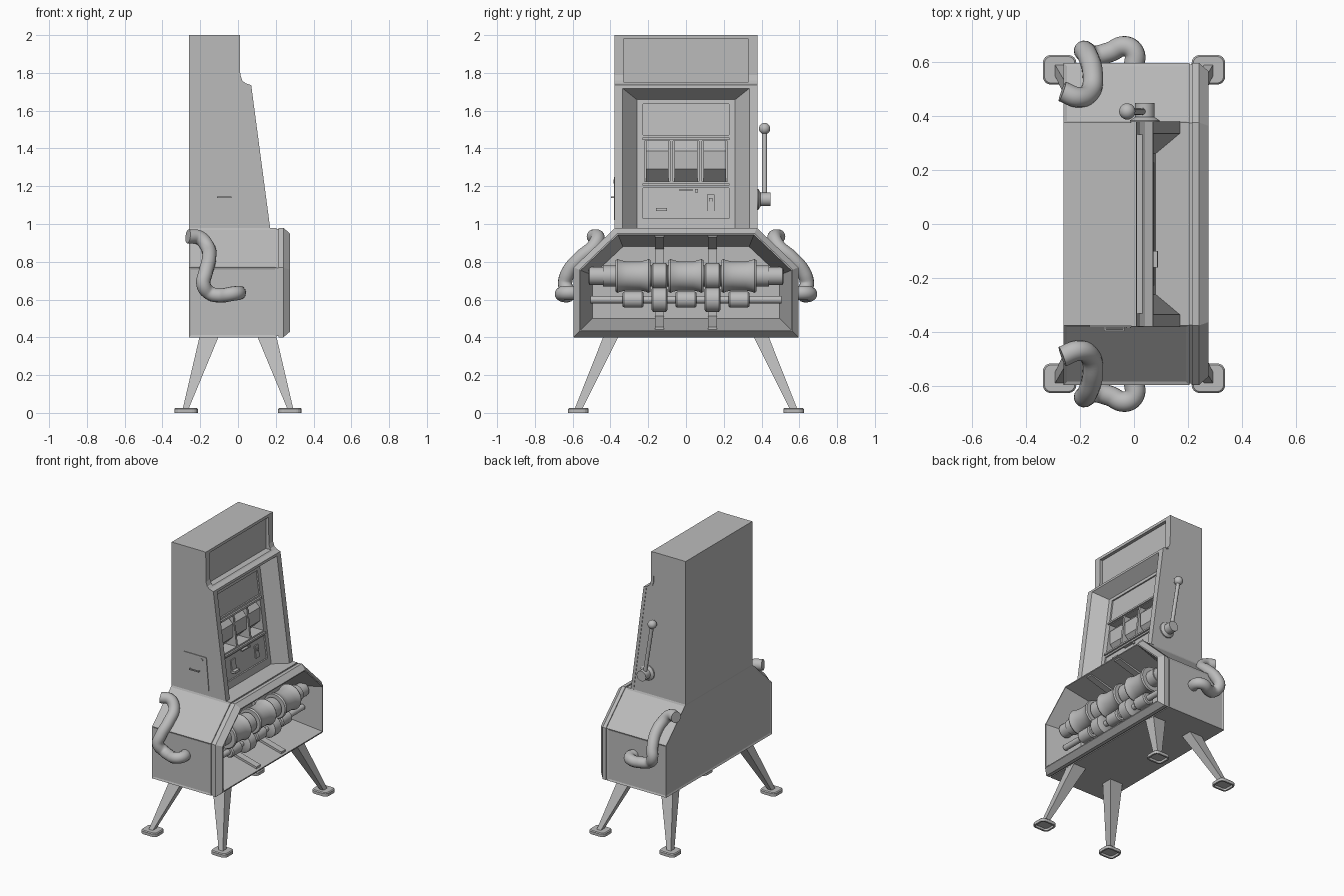
import bpy, bmesh, math
from mathutils import Vector

cube = bpy.data.objects.get("Cube")
if cube:
    bpy.data.objects.remove(cube, do_unlink=True)

GREY = (0.5, 0.5, 0.5, 1)
mat = bpy.data.materials.new("plain grey")
mat.use_nodes = True
mat.diffuse_color = GREY
mat.node_tree.nodes["Principled BSDF"].inputs["Base Color"].default_value = GREY


def finish(ob, smooth=False):
    ob.data.materials.clear()
    ob.data.materials.append(mat)
    if smooth:
        bpy.ops.object.select_all(action="DESELECT")
        ob.select_set(True)
        bpy.context.view_layer.objects.active = ob
        bpy.ops.object.shade_smooth_by_angle(angle=math.radians(35))
    return ob


def loft(name, rings, smooth=False, edit=None):
    """Skin a row of equal-length rings and cap both ends."""
    bm = bmesh.new()
    rows = [[bm.verts.new(p) for p in r] for r in rings]
    n = len(rows[0])
    for a, b in zip(rows, rows[1:]):
        for i in range(n):
            j = (i + 1) % n
            bm.faces.new((a[i], a[j], b[j], b[i]))
    bm.faces.new(rows[0])
    bm.faces.new(rows[-1])
    bmesh.ops.recalc_face_normals(bm, faces=bm.faces)
    if edit:
        edit(bm)
    me = bpy.data.meshes.new(name)
    bm.to_mesh(me)
    bm.free()
    ob = bpy.data.objects.new(name, me)
    bpy.context.collection.objects.link(ob)
    return finish(ob, smooth)


def prism(name, pts, y0, y1):
    return loft(name, [[(x, y, z) for x, z in pts] for y in (y0, y1)])


def box(name, x0, x1, y0, y1, z0, z1):
    return prism(name, [(x0, z0), (x1, z0), (x1, z1), (x0, z1)], y0, y1)


def lathe(name, prof, cx, cz, cy=0, n=32, smooth=True):
    """Turn (y, radius) pairs about an axis along y."""
    rings = []
    for y, r in prof:
        angles = [2 * math.pi * (i + 0.5) / n for i in range(n)]
        rings.append([(cx + r * math.cos(a), cy + y, cz + r * math.sin(a)) for a in angles])
    return loft(name, rings, smooth)


def tube(name, pts, r):
    cu = bpy.data.curves.new(name, "CURVE")
    cu.dimensions = "3D"
    cu.bevel_depth, cu.bevel_resolution = r, 5
    cu.resolution_u, cu.use_fill_caps = 6, True
    sp = cu.splines.new("BEZIER")
    sp.bezier_points.add(len(pts) - 1)
    for bp, p in zip(sp.bezier_points, pts):
        bp.co = p
        bp.handle_left_type = bp.handle_right_type = "AUTO"
    ob = bpy.data.objects.new(name, cu)
    bpy.context.collection.objects.link(ob)
    bpy.ops.object.select_all(action="DESELECT")
    ob.select_set(True)
    bpy.context.view_layer.objects.active = ob
    bpy.ops.object.convert(target="MESH")
    return finish(bpy.context.view_layer.objects.active, True)


def cut(ob, cutter):
    mod = ob.modifiers.new("cut", "BOOLEAN")
    mod.operation, mod.solver, mod.object = "DIFFERENCE", "EXACT", cutter
    bpy.ops.object.select_all(action="DESELECT")
    ob.select_set(True)
    bpy.context.view_layer.objects.active = ob
    bpy.ops.object.modifier_apply(modifier=mod.name)
    bpy.data.objects.remove(cutter, do_unlink=True)


# Lower cabinet: six-sided shell with bevelled rim and tapered front cavity
def section(x, d):
    k = 0.41 * d
    half = [(0.595 - d, 0.4 + d), (0.595 - d, 0.77 - k), (0.375 - k, 0.98 - d)]
    return [(x, y, z) for y, z in half] + [(x, -y, z) for y, z in reversed(half)]


def inset_panels(bm):
    bm.normal_update()
    faces = [f for f in bm.faces if f.normal.x < -0.9 and f.calc_center_median().x < -0.2
             or abs(f.normal.y) > 0.5 and f.calc_area() > 0.1 and f.calc_center_median().x < 0]
    bmesh.ops.inset_individual(bm, faces=faces, thickness=0.012, depth=-0.005,
                               use_even_offset=True)


loft("lower_cabinet", [section(x, d) for x, d in (
    (-0.26, 0), (0.205, 0), (0.205, 0.006), (0.215, 0.006), (0.215, 0),
    (0.24, 0), (0.275, 0.03), (0.275, 0.037), (0.03, 0.1))], edit=inset_panels)

# Upper cabinet with stepped, sloping front
front = [(0.17, 0.98), (0.07, 1.735), (0.04, 1.745), (0.022, 1.76), (0.012, 1.79), (0.01, 2)]
upper = prism("upper_cabinet", [(-0.26, 0.98)] + front + [(-0.26, 2)], -0.375, 0.375)
band = front + [(x - 0.022, z) for x, z in reversed(front)]
for s, side in ((1, "left"), (-1, "right")):
    prism(side + "_edge_trim", band, s * 0.374, s * 0.378)


def slope(z):
    return 0.17 - 0.1 * (z - 0.98) / 0.755


def slanted(name, y0, y1, z0, z1, d0, d1, flare=0.0):
    """Block following the sloping front, from depth d0 to depth d1."""
    rings = []
    for d, e in ((d0, flare), (d1, 0)):
        rings.append([(slope(z) - d, y, z) for y, z in (
            (y0 - e, z0), (y1 + e, z0), (y1 + e, z1 + 0.8 * e), (y0 - e, z1 + 0.8 * e))])
    return loft(name, rings)


PANEL = 0.09
cut(upper, box("sign_cutter", -0.012, 0.2, -0.33, 0.33, 1.752, 1.98))
cut(upper, slanted("recess_cutter", -0.26, 0.26, 0.9, 1.658, -0.02, PANEL, 0.092))
for z0, z1 in ((1.47, 1.635), (1.03, 1.19)):
    cut(upper, slanted("display_cutter", -0.228, 0.228, z0, z1, PANEL - 0.03, PANEL + 0.01))
for y in (-0.152, 0, 0.152):
    cut(upper, slanted("window_cutter", y - 0.068, y + 0.068, 1.225, 1.44,
                       PANEL - 0.03, PANEL + 0.1))
    lathe("reel", [(-0.06, 0.125), (0.06, 0.125)], -0.092, 1.338, y, 8, False)
finish(upper)
slanted("reel_top_ledge", -0.23, 0.23, 1.445, 1.458, PANEL - 0.012, PANEL + 0.01)
slanted("reel_bottom_ledge", -0.23, 0.23, 1.203, 1.215, PANEL - 0.012, PANEL + 0.01)

# Fittings on the lower front panel
slanted("coin_tray", -0.16, -0.1, 1.07, 1.085, PANEL - 0.02, PANEL + 0.02)
slanted("coin_plate", -0.155, -0.105, 1.085, 1.155, PANEL + 0.003, PANEL + 0.02)
slanted("slot_plate", 0.112, 0.15, 1.07, 1.155, PANEL + 0.002, PANEL + 0.02)
slanted("slot_button", 0.123, 0.139, 1.12, 1.137, PANEL - 0.006, PANEL + 0.02)
slanted("panel_handle", -0.035, 0.035, 1.176, 1.184, PANEL - 0.01, PANEL + 0.02)
slanted("panel_lock", 0.047, 0.063, 1.168, 1.184, PANEL, PANEL + 0.02)

# Service door on the right side
prism("service_door", [(-0.165, 1.02), (0.035, 1.02), (0.015, 1.25), (-0.165, 1.25)],
      -0.38, -0.37)
box("door_handle", -0.11, -0.035, -0.396, -0.39, 1.138, 1.146)
for x in (-0.11, -0.041):
    box("handle_post", x, x + 0.006, -0.392, -0.375, 1.138, 1.146)
lathe("door_lock", [(-0.385, 0.01), (-0.375, 0.01)], -0.02, 1.225, n=16)

# Pull lever on the left side
lathe("lever_hub", [(0.37, 0.055), (0.383, 0.055), (0.395, 0.036), (0.447, 0.036)], 0.04, 1.13)
tube("lever_rod", [(0.035, 0.416, 1.13), (-0.025, 0.416, 1.5)], 0.013)
bpy.ops.mesh.primitive_uv_sphere_add(segments=24, ring_count=14, radius=0.03,
                                     location=(-0.025, 0.416, 1.505))
bpy.context.object.name = "lever_knob"
finish(bpy.context.object, True)

# Roller train inside the cavity
RX, RZ, LZ = 0.155, 0.725, 0.6
lathe("main_shaft", [(-0.515, 0.04), (-0.51, 0.048), (-0.44, 0.048), (-0.44, 0.055),
                     (0.44, 0.055), (0.44, 0.048), (0.51, 0.048), (0.515, 0.04)], RX, RZ)
lathe("lower_rod", [(-0.505, 0.02), (0.505, 0.02)], RX, LZ, n=20)
rim = [(-0.092, 0.05), (-0.092, 0.084), (-0.082, 0.09), (-0.065, 0.083), (-0.035, 0.077)]
for y in (-0.28, 0, 0.28):
    lathe("roller", rim + [(-a, r) for a, r in reversed(rim)], RX, RZ, y)
    lathe("small_roller", [(-0.055, 0.036), (-0.047, 0.043), (0.047, 0.043), (0.055, 0.036)],
          RX, LZ, y, 24)
for y in (-0.14, 0.14):
    for z, r in ((RZ, 0.068), (LZ, 0.066)):
        lathe("bearing", [(-0.042, r - 0.012), (-0.034, r), (0.034, r), (0.042, r - 0.012)],
              RX, z, y)
    box("bearing_arm", 0.02, RX, y - 0.025, y + 0.025, LZ - 0.03, RZ + 0.03)
    prism("floor_strap", [(0.26, 0.435), (0.26, 0.455), (0.04, 0.515), (0.03, 0.49)],
          y - 0.024, y + 0.024)
    prism("roof_strap", [(0.26, 0.95), (0.26, 0.93), (0.04, 0.865), (0.03, 0.89)],
          y - 0.024, y + 0.024)
    box("back_strap", 0.02, 0.045, y - 0.024, y + 0.024, 0.5, 0.88)


# Splayed legs, hollow rounded feet and side pipes
def rounded(cx, cy, z, d):
    pts = []
    for q, (sx, sy) in enumerate(((1, 1), (-1, 1), (-1, -1), (1, -1))):
        for i in range(5):
            a = math.pi / 2 * (q + i / 4)
            pts.append((cx + sx * 0.032 + (0.03 - d) * math.cos(a),
                        cy + sy * 0.025 + (0.03 - d) * math.sin(a), z))
    return pts


pipe = [(-0.265, 0.49, 0.935), (-0.205, 0.468, 0.928), (-0.162, 0.49, 0.88),
        (-0.153, 0.56, 0.82), (-0.172, 0.625, 0.74), (-0.183, 0.64, 0.68),
        (-0.15, 0.622, 0.635), (-0.09, 0.635, 0.622), (-0.035, 0.657, 0.63),
        (0.0, 0.635, 0.635), (0.0, 0.58, 0.635)]
for s, side in ((1, "left"), (-1, "right")):
    tube(side + "_pipe", [(x, s * y, z) for x, y, z in pipe], 0.038)
    for f, end in ((1, "front"), (-1, "rear")):
        loft(end + "_" + side + "_leg", [
            [(f * x, s * y, z) for x, y in ((x0, y0), (x1, y0), (x1, y1), (x0, y1))]
            for x0, x1, y0, y1, z in ((0.1, 0.202, 0.355, 0.435, 0.41),
                                      (0.262, 0.293, 0.55, 0.59, 0.02))])
        loft(end + "_" + side + "_foot", [rounded(f * 0.275, s * 0.57, z, d) for z, d in (
            (0.014, 0.014), (0, 0.012), (0, 0), (0.02, 0), (0.026, 0.006))])
